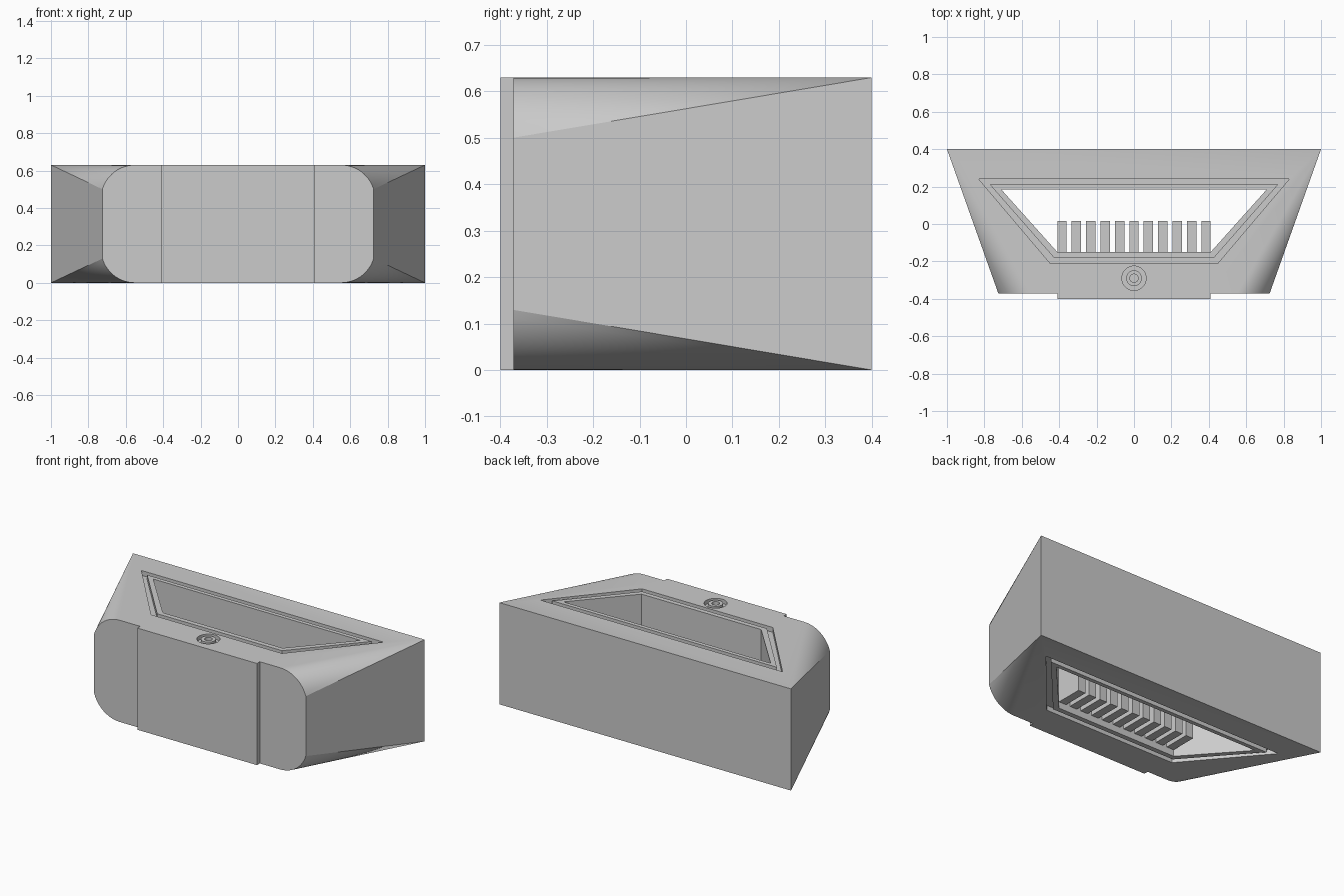
import bpy, bmesh
from math import sin, cos, pi, radians

cube = bpy.data.objects.get("Cube")
if cube:
    bpy.data.objects.remove(cube, do_unlink=True)

H = 0.63  # overall height

grey = bpy.data.materials.new("plain grey")
grey.use_nodes = True
grey.diffuse_color = (0.6, 0.6, 0.6, 1)
grey.node_tree.nodes["Principled BSDF"].inputs["Base Color"].default_value = (0.6, 0.6, 0.6, 1)


def finish(name, bm):
    bmesh.ops.recalc_face_normals(bm, faces=bm.faces)
    mesh = bpy.data.meshes.new(name)
    bm.to_mesh(mesh)
    bm.free()
    mesh.materials.append(grey)
    obj = bpy.data.objects.new(name, mesh)
    bpy.context.collection.objects.link(obj)
    return obj


def prism(name, outline, z0, z1):
    bm = bmesh.new()
    low, high = [[bm.verts.new((x, y, z)) for x, y in outline] for z in (z0, z1)]
    bm.faces.new(low)
    bm.faces.new(high)
    n = len(outline)
    for i in range(n):
        j = (i + 1) % n
        bm.faces.new((low[i], low[j], high[j], high[i]))
    return finish(name, bm)


def ring(name, outer, inner, z0, z1):
    bm = bmesh.new()
    loops = [[bm.verts.new((x, y, z)) for x, y in line]
             for line, z in ((outer, z0), (outer, z1), (inner, z1), (inner, z0))]
    n = len(outer)
    for k in range(4):
        a, b = loops[k], loops[(k + 1) % 4]
        for i in range(n):
            j = (i + 1) % n
            bm.faces.new((a[i], a[j], b[j], b[i]))
    return finish(name, bm)


def rect(x0, x1, y0, y1):
    return [(x0, y0), (x1, y0), (x1, y1), (x0, y1)]


def trapezoid(back, front, y_back, y_front):
    return [(-front, y_front), (front, y_front), (back, y_back), (-back, y_back)]


def circle(r, cy, n=40):
    return [(r * cos(2 * pi * i / n), cy + r * sin(2 * pi * i / n)) for i in range(n)]


def combine(target, tool, operation):
    mod = target.modifiers.new("cut", "BOOLEAN")
    mod.operation = operation
    mod.solver = "EXACT"
    mod.object = tool
    bpy.context.view_layer.objects.active = target
    bpy.ops.object.modifier_apply(modifier=mod.name)
    bpy.data.objects.remove(tool, do_unlink=True)


# Housing: hull from a rounded front outline to a square back
bm = bmesh.new()
radius, steps, sweep = 0.183, 12, radians(73)
for sx in (-1, 1):
    for top in (0, 1):
        bm.verts.new((sx, 0.4, H * top))
        for i in range(steps + 1):
            a = sweep * i / steps
            drop = radius * (1 - cos(a))
            bm.verts.new((sx * (0.55 + radius * sin(a)), -0.372, H - drop if top else drop))
bmesh.ops.convex_hull(bm, input=bm.verts)
bmesh.ops.dissolve_limit(bm, angle_limit=radians(0.2), verts=bm.verts, edges=bm.edges)
housing = finish("housing", bm)

# Raised front panel
combine(housing, prism("front_panel", rect(-0.41, 0.41, -0.4, -0.36), 0, H), "UNION")

# Central opening with a seal groove around both ends
opening = trapezoid(0.71, 0.41, 0.185, -0.15)
groove_in = trapezoid(0.77, 0.428, 0.21, -0.18)
groove_out = trapezoid(0.83, 0.448, 0.24, -0.21)
combine(housing, prism("opening_cutter", opening, -0.1, H + 0.1), "DIFFERENCE")
for z0, z1 in ((-0.05, 0.03), (H - 0.03, H + 0.05)):
    combine(housing, ring("groove_cutter", groove_out, groove_in, z0, z1), "DIFFERENCE")

# Round port on the top: ring groove and centre hole
combine(housing, ring("port_ring_cutter", circle(0.065, -0.29), circle(0.042, -0.29),
                      H - 0.025, H + 0.05), "DIFFERENCE")
combine(housing, prism("port_hole_cutter", circle(0.022, -0.29), H - 0.06, H + 0.05), "DIFFERENCE")

# Cooling fins on the inside of the front wall
for i in range(11):
    x = (i - 5) * 0.077
    prism(f"cooling_fin_{i + 1}", rect(x - 0.025, x + 0.025, -0.155, 0.015), 0.04, 0.4)

# Smooth the rounded corners only
bpy.ops.object.select_all(action="DESELECT")
housing.select_set(True)
bpy.context.view_layer.objects.active = housing
bpy.ops.object.shade_smooth_by_angle(angle=radians(12))
